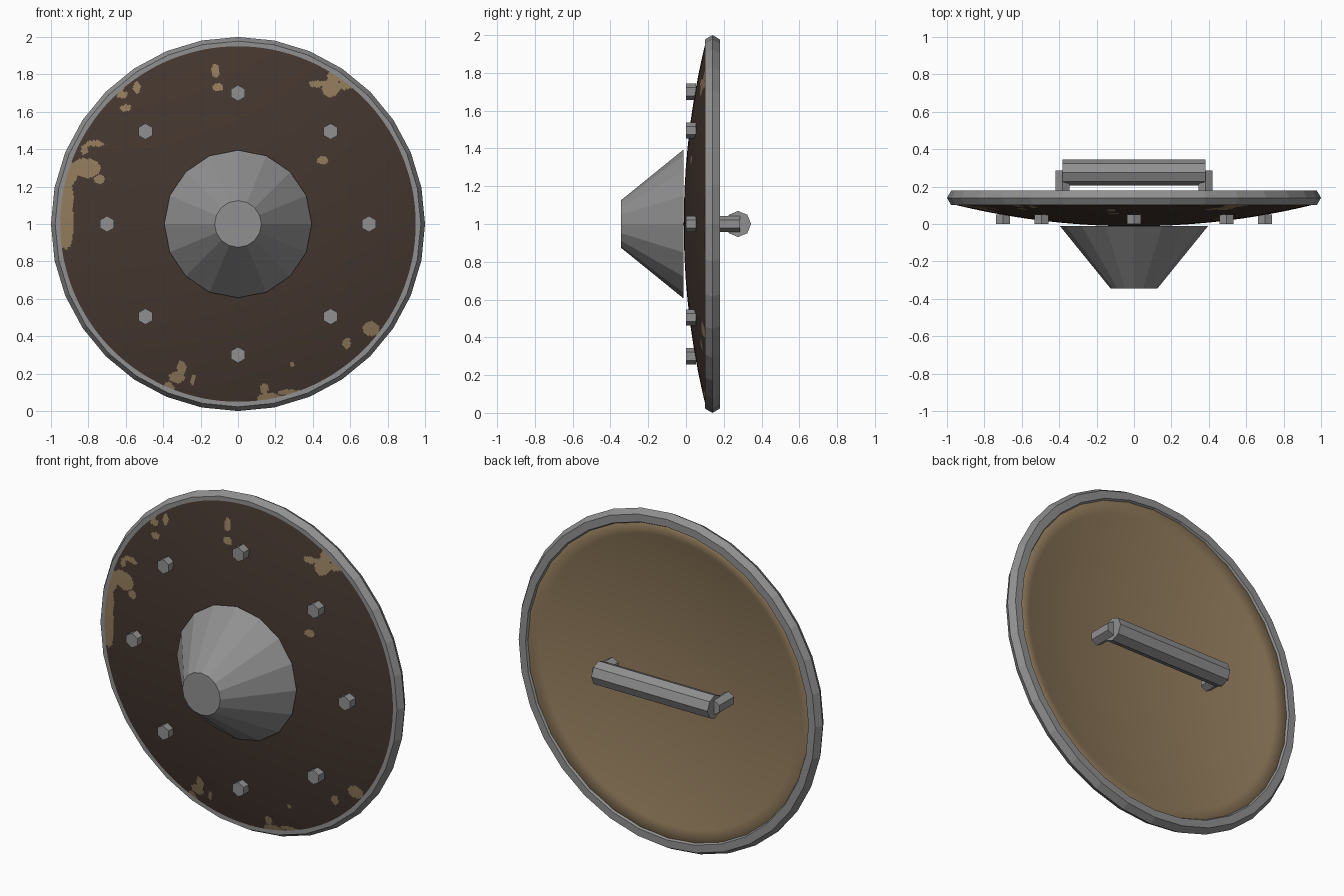
import bpy
import bmesh
import math

cube = bpy.data.objects.get("Cube")
if cube:
    bpy.data.objects.remove(cube, do_unlink=True)


def material(name, colour):
    mat = bpy.data.materials.new(name)
    mat.use_nodes = True
    rgba = (*colour, 1)
    mat.diffuse_color = rgba
    shader = mat.node_tree.nodes["Principled BSDF"]
    shader.inputs["Base Color"].default_value = rgba
    shader.inputs["Roughness"].default_value = 0.8
    return mat


metal = material("grey metal", (0.28, 0.28, 0.285))
paint = material("dark brown paint", (0.058, 0.037, 0.028))
wood = material("tan wood", (0.28, 0.195, 0.105))


def revolve(name, profile, sides, mats, location=(0, 0, 1), closed=False, rule=None):
    """Turn a (radius, y) profile around the y axis; radius 0 makes a pole."""
    bm = bmesh.new()
    rings = []
    for radius, y in profile:
        if radius == 0:
            rings.append([bm.verts.new((0, y, 0))] * sides)
            continue
        ring = []
        for i in range(sides):
            angle = math.tau * i / sides
            ring.append(bm.verts.new((radius * math.sin(angle), y, radius * math.cos(angle))))
        rings.append(ring)
    pairs = list(zip(rings, rings[1:]))
    if closed:
        pairs.append((rings[-1], rings[0]))
    for step, (a, b) in enumerate(pairs):
        for i in range(sides):
            j = (i + 1) % sides
            corners = list(dict.fromkeys((a[i], a[j], b[j], b[i])))
            face = bm.faces.new(corners)
            if rule:
                face.material_index = rule(step, face.calc_center_median())
    bmesh.ops.recalc_face_normals(bm, faces=bm.faces)
    mesh = bpy.data.meshes.new(name)
    bm.to_mesh(mesh)
    bm.free()
    for mat in mats:
        mesh.materials.append(mat)
    obj = bpy.data.objects.new(name, mesh)
    obj.location = location
    bpy.context.collection.objects.link(obj)
    return obj


def prism(name, radius, start, end, sides, location):
    profile = [(0, start), (radius, start), (radius, end), (0, end)]
    return revolve(name, profile, sides, (metal,), location)


# Worn paint: ellipses as x, z from the shield centre, half width, half height
chips = [
    (-.93, 0, .055, .13), (-.92, .14, .04, .1), (-.81, .3, .08, .05), (-.74, .24, .028, .025),
    (-.77, .43, .05, .016), (-.82, .4, .02, .03), (-.89, .27, .03, .06),
    (-.6, .62, .03, .02), (-.54, .73, .02, .03), (-.62, .69, .03, .02), (-.65, .72, .04, .02),
    (-.12, .82, .022, .035), (-.11, .73, .03, .022),
    (.42, .75, .04, .018), (.5, .73, .05, .05), (.53, .79, .06, .03), (.57, .74, .04, .022),
    (.45, .34, .03, .022), (.71, -.56, .045, .038), (.58, -.64, .022, .03),
    (-.3, -.77, .024, .04), (-.33, -.82, .04, .03), (-.37, -.88, .03, .04), (-.24, -.83, .014, .03),
    (.29, -.75, .012, .014), (.14, -.88, .022, .03), (.17, -.93, .06, .03), (.28, -.9, .07, .014),
]


def worn(x, z):
    wobble = 1 + .15 * math.sin(37 * x + 23 * z)
    return any(((x - cx) / rx) ** 2 + ((z - cz) / rz) ** 2 < wobble for cx, cz, rx, rz in chips)


# Thick domed board, painted in front and bare wood behind
CURVE = 4.05
THICKNESS = .072


def dome_y(radius):
    return -.012 + CURVE - math.sqrt(CURVE ** 2 - radius ** 2)


front = [0, .1, .2, .3, .4, .48] + [.528 + .008 * i for i in range(55)]
back = [.95 - .095 * i for i in range(10)] + [0]
board_profile = [(r, dome_y(r)) for r in front] + [(r, dome_y(r) + THICKNESS) for r in back]


def board_colour(step, centre):
    if step >= len(front) - 1:
        return 1
    return int(worn(centre.x, centre.z))


board = revolve("board", board_profile, 512, (paint, wood), rule=board_colour)
board.data.shade_smooth()

# Six-sided metal tube around the edge
rim_profile = []
for i in range(6):
    turn = math.tau * i / 6
    rim_profile.append((.955 + .045 * math.cos(turn), .14 + .045 * math.sin(turn)))
revolve("rim", rim_profile, 32, (metal,), closed=True)

# Blunt conical boss
revolve("boss", [(0, -.345), (.125, -.345), (.395, -.012), (0, -.012)], 16, (metal,))

# Ring of hexagonal studs
for i in range(8):
    angle = math.tau * i / 8
    spot = (.7 * math.sin(angle), 0, 1 + .7 * math.cos(angle))
    prism(f"stud_{i + 1}", .043, 0, .052, 6, spot)

# Grip bar on two short posts
grip = prism("grip", .069, -.383, .383, 8, (0, .276, 1))
grip.rotation_euler.z = math.pi / 2
for side, x in (("left", .382), ("right", -.382)):
    prism(f"{side}_grip_post", .043, .145, .285, 6, (x, 0, 1))
